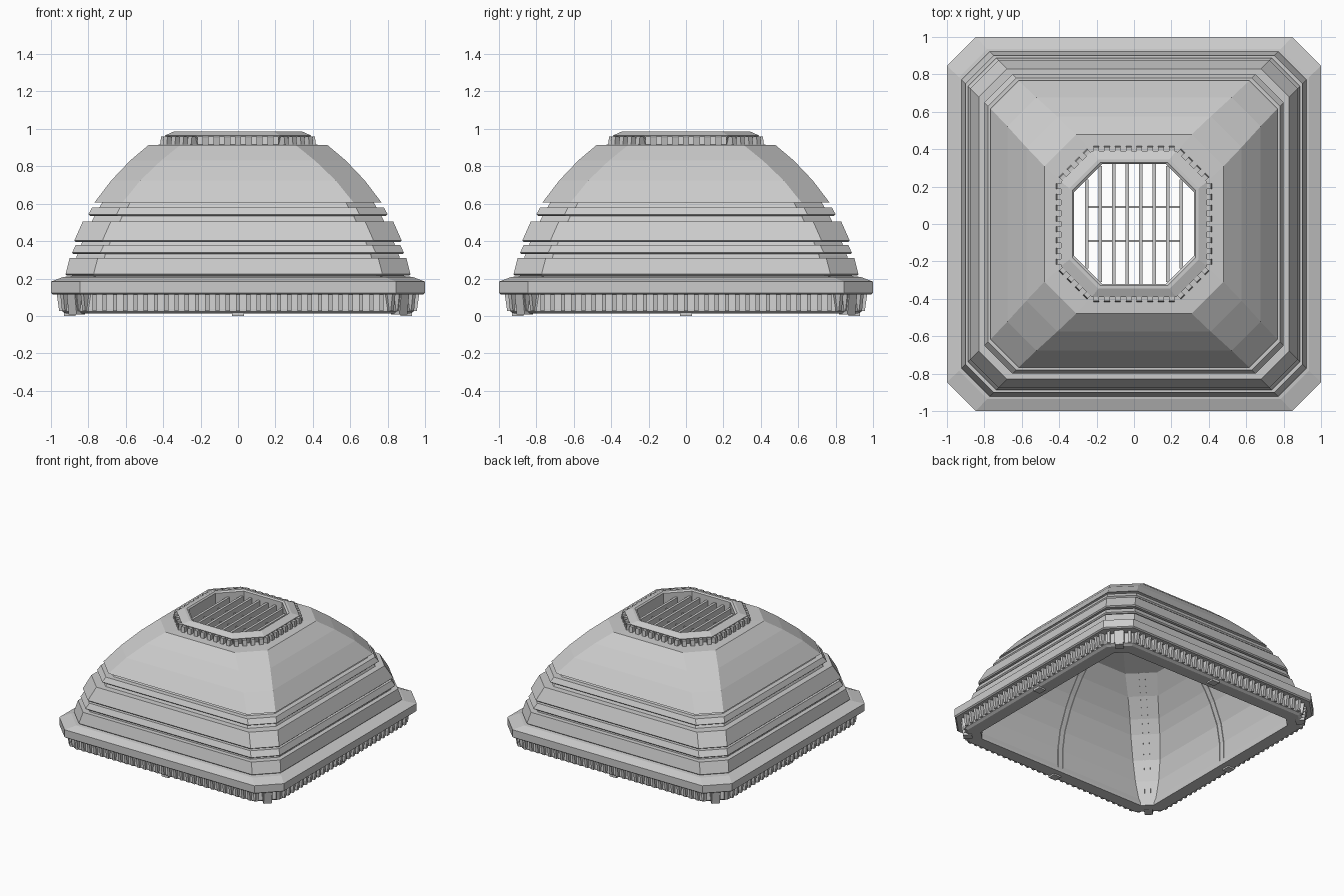
import bpy, bmesh, math
from mathutils import Vector, Matrix

if "Cube" in bpy.data.objects:
    bpy.data.objects.remove(bpy.data.objects["Cube"])


def make_object(name, bm):
    bmesh.ops.recalc_face_normals(bm, faces=bm.faces)
    mesh = bpy.data.meshes.new(name)
    bm.to_mesh(mesh)
    bm.free()
    ob = bpy.data.objects.new(name, mesh)
    bpy.context.collection.objects.link(ob)
    return ob


def chamfered_square(h, c):
    f = h - c
    return [(h, -f), (h, f), (f, h), (-f, h), (-h, f), (-h, -f), (-f, -h), (f, -h)]


def ring_loft(name, profile):
    """Sweep a closed (half width, z, chamfer) profile round a chamfered square."""
    bm = bmesh.new()
    rings = [[bm.verts.new((x, y, z)) for x, y in chamfered_square(h, c)]
             for h, z, c in profile]
    for i, a in enumerate(rings):
        b = rings[(i + 1) % len(rings)]
        for k in range(8):
            m = (k + 1) % 8
            bm.faces.new((a[k], a[m], b[m], b[k]))
    return make_object(name, bm)


def add_block(bm, pos, angle, size, lean=0.0):
    """Box whose local x points outward; lean pulls the bottom outer edge in."""
    verts = bmesh.ops.create_cube(bm, size=1)["verts"]
    m = Matrix.Translation(pos) @ Matrix.Rotation(angle, 4, 'Z')
    for v in verts:
        p = Vector((v.co.x * size[0], v.co.y * size[1], v.co.z * size[2]))
        if v.co.x > 0 and v.co.z < 0:
            p.x -= lean
        v.co = m @ p


def blocks_round(bm, h, c, z, size, n_side, n_diag, lean=0.0, margin=0.5):
    """Evenly spaced blocks along the eight edges of a chamfered square."""
    pts = [Vector((x, y, z)) for x, y in chamfered_square(h, c)]
    for k in range(8):
        a, b = pts[k], pts[(k + 1) % 8]
        n = n_diag if k % 2 else n_side
        for i in range(n):
            t = (i + margin) / (n - 1 + 2 * margin)
            add_block(bm, a.lerp(b, t), k * math.pi / 4, size, lean)


# Inner liner shell, visible in the gaps and from below
inner = [(0.835, 0.03, 0.08), (0.835, 0.20, 0.12), (0.81, 0.35, 0.14), (0.745, 0.51, 0.15),
         (0.695, 0.60, 0.15), (0.61, 0.72, 0.155), (0.51, 0.83, 0.165), (0.33, 0.89, 0.155)]
outer = [(0.40, 0.90, 0.165), (0.54, 0.83, 0.17), (0.64, 0.72, 0.16), (0.73, 0.60, 0.15),
         (0.775, 0.52, 0.15), (0.835, 0.39, 0.15), (0.862, 0.32, 0.15), (0.89, 0.20, 0.15),
         (0.89, 0.03, 0.13)]
ring_loft("inner_shell", inner + outer)

# Stacked louvre bands: outer bottom (h, z), outer top (h, z), inner bottom and top
bands = [(0.922, 0.215, 0.90, 0.31, 0.86, 0.84), (0.887, 0.33, 0.867, 0.38, 0.84, 0.82),
         (0.875, 0.395, 0.83, 0.505, 0.815, 0.765), (0.80, 0.535, 0.78, 0.58, 0.75, 0.73)]
for i, (h0, z0, h1, z1, i0, i1) in enumerate(bands):
    ring_loft(f"louvre_band_{i + 1}", [
        (i0, z0, 0.15), (h0 - 0.008, z0, 0.15), (h0, z0 + 0.008, 0.15),
        (h1, z1, 0.15), (i1, z1, 0.15)])

# Curved upper hood
ring_loft("upper_hood", [
    (0.715, 0.607, 0.15), (0.767, 0.607, 0.15), (0.677, 0.725, 0.155), (0.575, 0.832, 0.165),
    (0.479, 0.913, 0.17), (0.36, 0.918, 0.16), (0.36, 0.895, 0.16), (0.53, 0.83, 0.168),
    (0.63, 0.72, 0.158)])

# Octagonal top collar
ring_loft("top_collar", [
    (0.32, 0.88, 0.15), (0.32, 0.975, 0.15), (0.33, 0.985, 0.15), (0.345, 0.985, 0.155),
    (0.39, 0.965, 0.165), (0.385, 0.955, 0.165), (0.375, 0.91, 0.165), (0.35, 0.88, 0.16)])
bm = bmesh.new()
blocks_round(bm, 0.39, 0.165, 0.935, (0.042, 0.03, 0.048), 8, 4, -0.006, 0.4)
make_object("collar_teeth", bm)

# Grille in the top opening
bm = bmesh.new()
for i in range(8):
    x = (i - 3.5) * 0.072
    half = min(0.325, 0.49 - abs(x))
    add_block(bm, (x, 0, 0.915), 0, (0.02, 2 * half, 0.045))
for y in (-0.09, 0.09):
    add_block(bm, (0, y, 0.90), 0, (0.52, 0.01, 0.012))
make_object("vent_grille", bm)

# Overhanging rim
ring_loft("base_rim", [
    (0.87, 0.12, 0.13), (0.99, 0.115, 0.15), (1.0, 0.123, 0.155), (1.0, 0.183, 0.155),
    (0.935, 0.208, 0.15), (0.87, 0.215, 0.14)])

# Ribbed skirt under the rim
ring_loft("base_skirt", [
    (0.825, 0.012, 0.07), (0.92, 0.012, 0.13), (0.94, 0.025, 0.14), (0.94, 0.035, 0.14),
    (0.93, 0.13, 0.145), (0.85, 0.13, 0.10), (0.825, 0.03, 0.07)])
bm = bmesh.new()
blocks_round(bm, 0.94, 0.145, 0.075, (0.06, 0.022, 0.095), 29, 4, 0.014)
make_object("skirt_ribs", bm)

# Foot clips at side centres and corner blocks
bm = bmesh.new()
blocks_round(bm, 0.90, 0.13, 0.01, (0.06, 0.065, 0.02), 1, 0)
for k in range(4):
    a = math.pi / 4 + k * math.pi / 2
    r = 1.225
    add_block(bm, (r * math.cos(a), r * math.sin(a), 0.064), a, (0.08, 0.06, 0.115), 0.015)
make_object("foot_clips", bm)

# Slim paired ridges up the inside of the shell
bm = bmesh.new()
for k in range(8):
    rot = Matrix.Rotation(k * math.pi / 4, 3, 'Z')
    for off in (-0.022, 0.022):
        prev = None
        for h, z, c in inner[:-1]:
            d = (2 * h - c) / math.sqrt(2) if k % 2 else h
            ring = [bm.verts.new(rot @ Vector((d + dx, off + dy, z)))
                    for dx, dy in ((0.01, -0.004), (0.01, 0.004), (-0.006, 0.004), (-0.006, -0.004))]
            if prev:
                for j in range(4):
                    m = (j + 1) % 4
                    bm.faces.new((prev[j], prev[m], ring[m], ring[j]))
            else:
                bm.faces.new(ring)
            prev = ring
        bm.faces.new(prev)
make_object("inner_ridges", bm)
